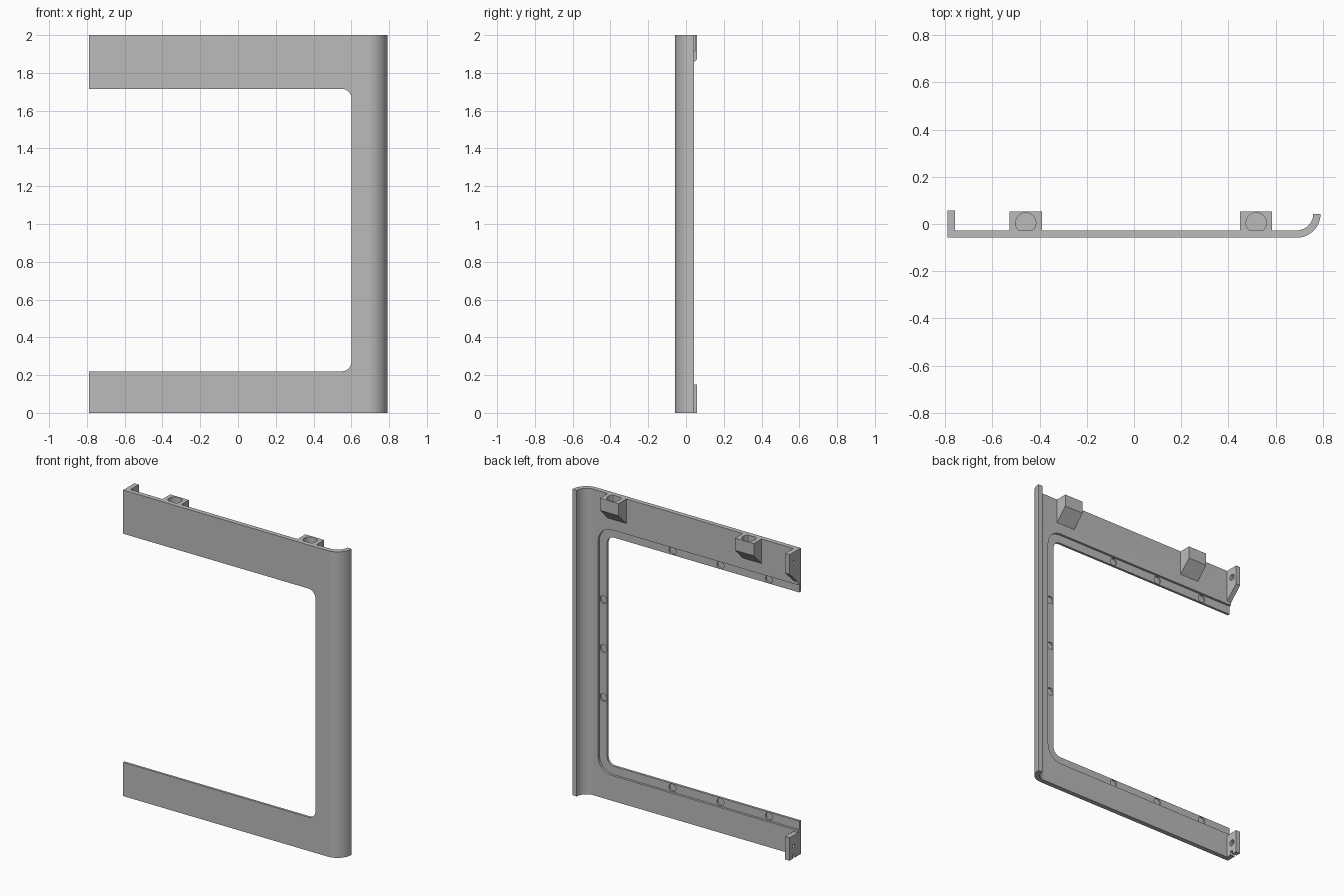
import bpy, bmesh, math
from mathutils import Vector

cube = bpy.data.objects.get("Cube")
if cube:
    bpy.data.objects.remove(cube, do_unlink=True)

grey = bpy.data.materials.new("light_grey")
grey.use_nodes = True
grey.diffuse_color = (0.5, 0.5, 0.5, 1)
grey.node_tree.nodes["Principled BSDF"].inputs["Base Color"].default_value = (0.5, 0.5, 0.5, 1)

# Main dimensions
FRONT, INNER, HEIGHT, SIDE = -0.058, -0.027, 2.0, 0.79
RECESS = -0.042


def prism(name, points, axis, start, end):
    """Extrude a closed 2D outline along one axis (other two axes stay in x, y, z order)."""
    def place(p, d):
        c = list(p)
        c.insert("xyz".index(axis), d)
        return Vector(c)
    bm = bmesh.new()
    face = bm.faces.new([bm.verts.new(place(p, start)) for p in points])
    top = bmesh.ops.extrude_face_region(bm, geom=[face])["geom"]
    shift = place((0, 0), end - start)
    bmesh.ops.translate(bm, vec=shift, verts=[v for v in top if isinstance(v, bmesh.types.BMVert)])
    bmesh.ops.recalc_face_normals(bm, faces=bm.faces)
    mesh = bpy.data.meshes.new(name)
    bm.to_mesh(mesh)
    bm.free()
    mesh.materials.append(grey)
    obj = bpy.data.objects.new(name, mesh)
    bpy.context.collection.objects.link(obj)
    return obj


def arc(cx, cy, r, a0, a1, n=12):
    angles = [math.radians(a0 + (a1 - a0) * i / n) for i in range(n + 1)]
    return [(cx + r * math.cos(a), cy + r * math.sin(a)) for a in angles]


def circle(cx, cy, r):
    return arc(cx, cy, r, 0, 360, 32)[:-1]


def cut(obj, cutter):
    bpy.context.view_layer.objects.active = obj
    mod = obj.modifiers.new("cut", "BOOLEAN")
    mod.operation, mod.solver, mod.object = "DIFFERENCE", "EXACT", cutter
    bpy.ops.object.modifier_apply(modifier=mod.name)
    bpy.data.objects.remove(cutter, do_unlink=True)


def smooth(obj):
    bpy.ops.object.select_all(action="DESELECT")
    obj.select_set(True)
    bpy.context.view_layer.objects.active = obj
    bpy.ops.object.shade_smooth_by_angle(angle=math.radians(30))


def window(x, low, high, r):
    """Outline open to the model's right with two rounded corners."""
    return ([(-1, low)] + arc(x - r, low + r, r, -90, 0)
            + arc(x - r, high - r, r, 0, 90) + [(-1, high)])


# Frame: flat sheet with a curled lip along one side
bend_x, bend_y = 0.69, 0.043
outline = ([(-SIDE, INNER), (-SIDE, FRONT)]
           + arc(bend_x, bend_y, bend_y - FRONT, -90, 0, 16)
           + arc(bend_x, bend_y, bend_y - INNER, 0, -90, 16))
frame = prism("frame", outline, "z", 0, HEIGHT)

# Window opening and the stepped recess behind it
cut(frame, prism("opening_cutter", window(0.6, 0.22, 1.715, 0.05), "y", -0.2, 0.2))
cut(frame, prism("recess_cutter", window(0.655, 0.165, 1.77, 0.1), "y", RECESS, 0.02))

# Shallow round pockets in the recess
pockets = [(x, z) for x in (-0.57, -0.22, 0.127) for z in (0.193, 1.742)]
pockets += [(0.627, z) for z in (0.65, 0.97, 1.29)]
for x, z in pockets:
    cut(frame, prism("pocket_cutter", circle(x, z, 0.025), "y", RECESS - 0.01, RECESS + 0.01))
smooth(frame)

# Hinge blocks with sloped undersides and blind sockets
for name, x in (("right_socket_block", -0.459), ("left_socket_block", 0.518)):
    side = [(INNER, HEIGHT), (0.052, HEIGHT), (0.052, 1.92), (INNER, 1.84)]
    block = prism(name, side, "x", x - 0.068, x + 0.068)
    cut(block, prism("socket_cutter", circle(x, 0.005, 0.043), "z", 1.94, 2.1))
    smooth(block)

# End tabs with counterbored screw holes
tabs = {
    "upper_tab": ([(INNER, HEIGHT), (0.058, HEIGHT), (0.058, 1.872), (INNER, 1.79)], 1.935),
    "lower_tab": ([(INNER, 0), (0.058, 0), (0.058, 0.15), (INNER, 0.15)], 0.08),
}
for name, (side, z) in tabs.items():
    tab = prism(name, side, "x", -SIDE, -SIDE + 0.032)
    cut(tab, prism("screw_cutter", circle(0.018, z, 0.01), "x", -1, 0))
    cut(tab, prism("counterbore_cutter", circle(0.018, z, 0.02), "x", -SIDE + 0.016, 0))
    if name == "lower_tab":
        notch = [(0.005, -0.1), (0.025, -0.1), (0.025, 0.025), (0.005, 0.025)]
        cut(tab, prism("notch_cutter", notch, "x", -1, 0))
    smooth(tab)
